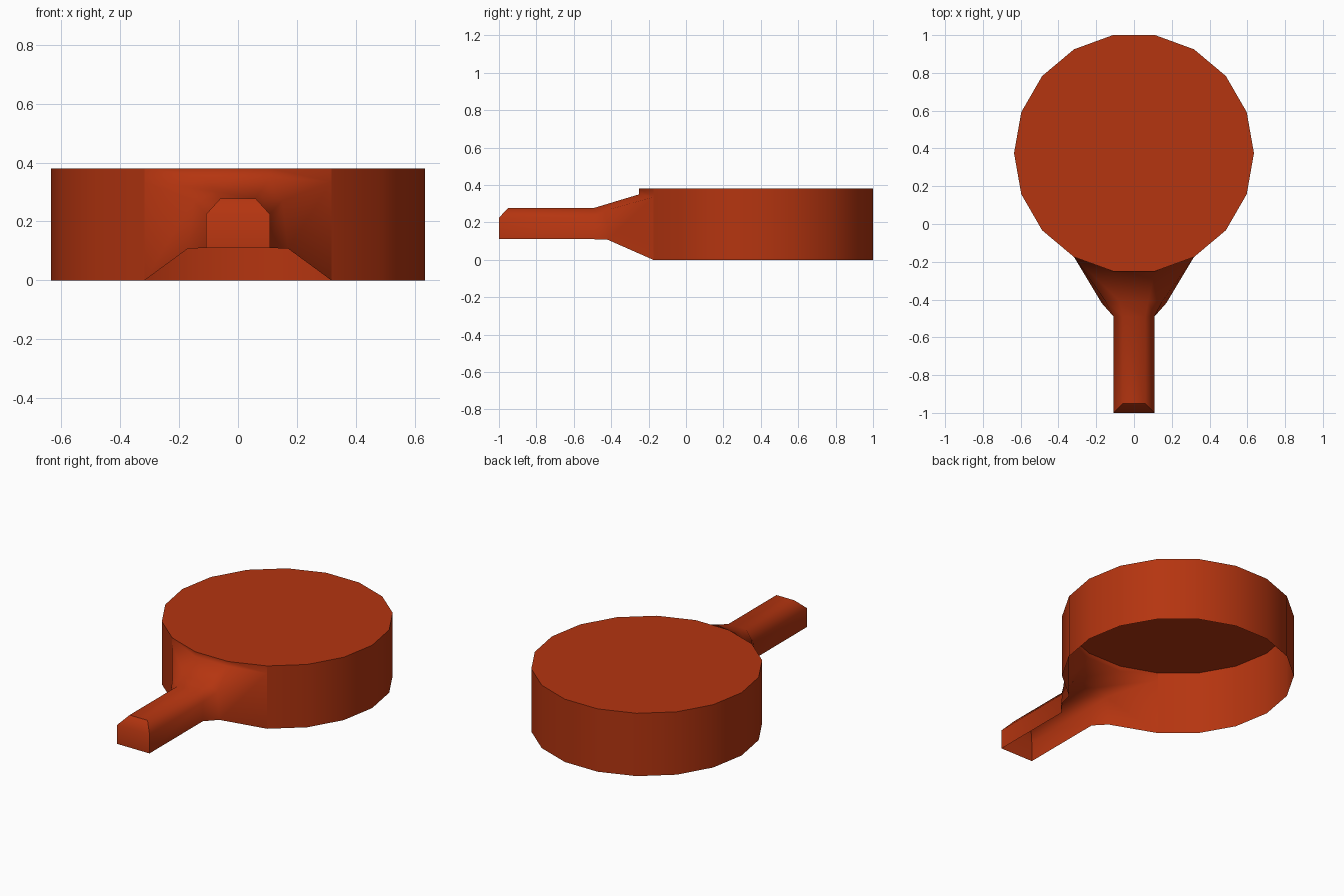
import bpy, bmesh, math

cube = bpy.data.objects.get("Cube")
if cube:
    bpy.data.objects.remove(cube, do_unlink=True)

paint = bpy.data.materials.new("rust_red")
paint.use_nodes = True
colour = (0.46, 0.035, 0.005, 1)
paint.diffuse_color = colour
paint.node_tree.nodes["Principled BSDF"].inputs["Base Color"].default_value = colour

SIDES, RADIUS, CENTRE_Y, HEIGHT = 18, 0.635, 0.375, 0.38
bm = bmesh.new()


def rim_point(i, z):
    a = math.tau * i / SIDES
    return bm.verts.new((RADIUS * math.cos(a), CENTRE_Y + RADIUS * math.sin(a), z))


def section(bottom, shoulder, top):
    """Open arch: right half given, left half mirrored."""
    half = [bottom, shoulder, top]
    return [bm.verts.new(p) for p in half] + \
           [bm.verts.new((-x, y, z)) for x, y, z in reversed(half)]


# Drum: lid and open-bottomed wall, with a gap at the front for the neck
upper = [rim_point(i, HEIGHT) for i in range(SIDES)]
lower = [rim_point(i, 0) for i in range(SIDES)]
lid = bm.faces.new(upper)
for i in range(SIDES):
    if i not in (12, 13, 14):
        j = (i + 1) % SIDES
        bm.faces.new((lower[i], lower[j], upper[j], upper[i]))

# Handle and neck: arches lofted from the tip to the drum
x0, y0, _ = lower[15].co
x1, y1, _ = lower[14].co
arches = [
    section((0.108, -1, 0.11), (0.108, -1, 0.225), (0.06, -0.95, 0.278)),
    section((0.108, -0.49, 0.11), (0.108, -0.49, 0.225), (0.06, -0.49, 0.278)),
    section((0.17, -0.42, 0.108), (0.15, -0.41, 0.27), (0.075, -0.41, 0.302)),
    section((x0, y0, 0), (x0, y0, 0.335), (x1, y1, 0.35)),
]
for a, b in zip(arches, arches[1:]):
    for k in range(5):
        bm.faces.new((a[k], b[k], b[k + 1], a[k + 1]))

# Handle tip: upright face and sloping bevel
tip = arches[0]
ends = [bm.faces.new((tip[0], tip[1], tip[4], tip[5])),
        bm.faces.new((tip[1], tip[2], tip[3], tip[4]))]

# Narrow wall strip between neck and lid
for k, i in ((1, 15), (2, 14), (3, 13)):
    bm.faces.new((arches[3][k], upper[i], upper[i - 1], arches[3][k + 1]))

bmesh.ops.remove_doubles(bm, verts=bm.verts[:], dist=0.0005)
bmesh.ops.recalc_face_normals(bm, faces=bm.faces[:])
if lid.normal.z < 0:
    bmesh.ops.reverse_faces(bm, faces=bm.faces[:])

# Smooth everywhere except the lid rim and the tip outline
for f in bm.faces:
    f.smooth = True
for e in bm.edges:
    n_end = sum(f in ends for f in e.link_faces)
    e.smooth = not (lid in e.link_faces or n_end == 1)

mesh = bpy.data.meshes.new("drum_with_handle")
bm.to_mesh(mesh)
bm.free()
mesh.materials.append(paint)
bpy.context.collection.objects.link(bpy.data.objects.new("drum_with_handle", mesh))
